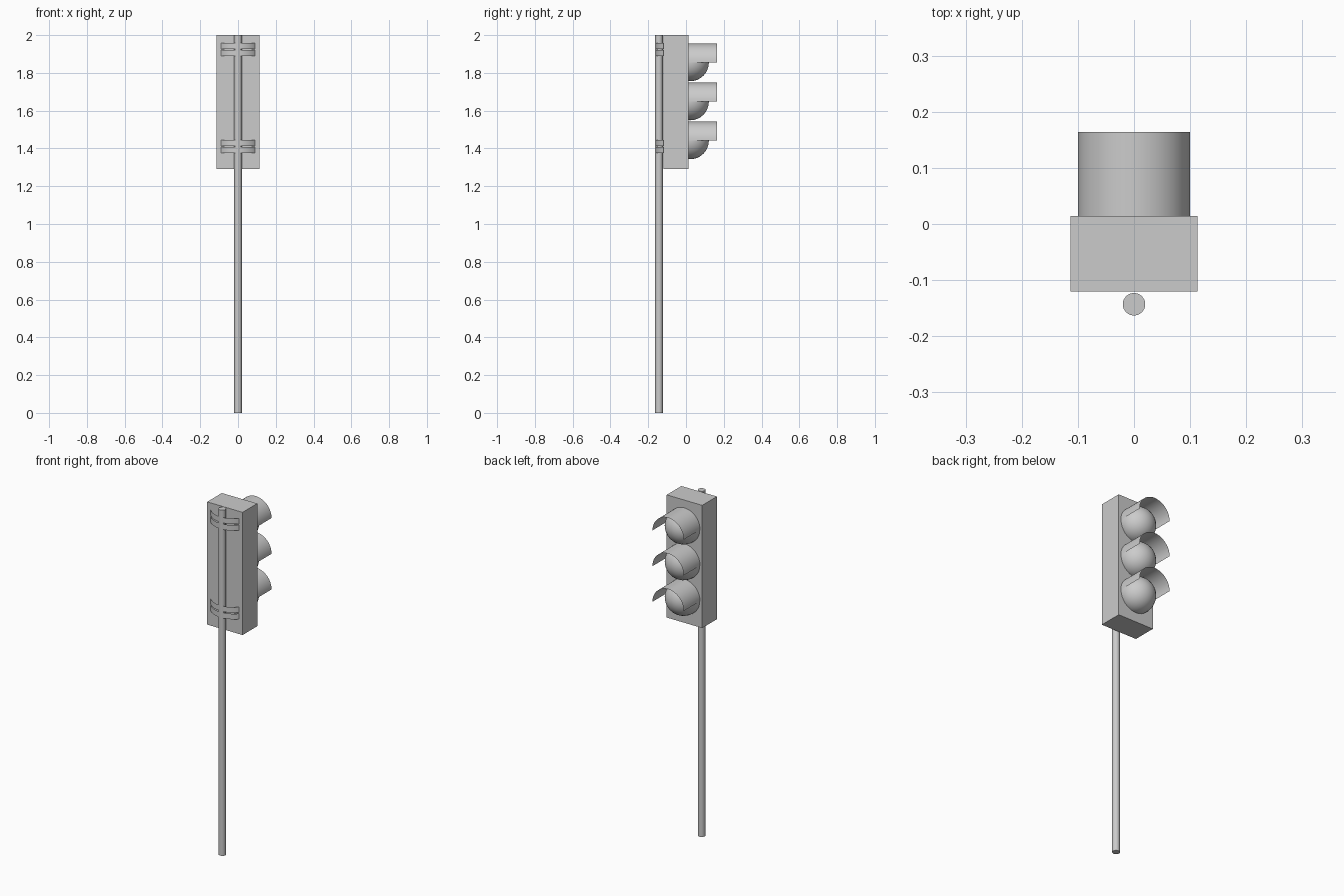
import bpy, math
from math import sin, cos, pi

if "Cube" in bpy.data.objects:
    bpy.data.objects.remove(bpy.data.objects["Cube"])


def finish(obj, name):
    obj.name = name
    bpy.ops.object.select_all(action='DESELECT')
    obj.select_set(True)
    bpy.context.view_layer.objects.active = obj
    bpy.ops.object.shade_smooth_by_angle(angle=math.radians(35))
    return obj


def ribbon(name, path_a, path_b):
    """Thin sheet between two matching point paths."""
    n = len(path_a)
    faces = [(i, i + 1, n + i + 1, n + i) for i in range(n - 1)]
    mesh = bpy.data.meshes.new(name)
    mesh.from_pydata(path_a + path_b, [], faces)
    obj = bpy.data.objects.new(name, mesh)
    bpy.context.collection.objects.link(obj)
    return finish(obj, name)


# Pole
bpy.ops.mesh.primitive_cylinder_add(vertices=32, radius=0.02, depth=2.0,
                                    location=(0, -0.143, 1.0))
finish(bpy.context.object, "pole")

# Signal housing
bpy.ops.mesh.primitive_cube_add(size=1, location=(0, -0.053, 1.645))
housing = bpy.context.object
housing.scale = (0.227, 0.134, 0.71)
bpy.ops.object.transform_apply(location=False, rotation=False, scale=True)
housing.name = "housing"

# Domed lenses, each with a half-round visor above
R = 0.1
for label, z in (("bottom", 1.442), ("middle", 1.648), ("top", 1.855)):
    bpy.ops.mesh.primitive_uv_sphere_add(segments=32, ring_count=16, radius=R - 0.001,
                                         location=(0, 0.022, z),
                                         rotation=(pi / 2, 0, 0))
    finish(bpy.context.object, label + "_lens")

    angles = [pi * i / 24 for i in range(25)]
    back = [(R * cos(a), 0.014, z + R * sin(a)) for a in angles]
    front = [(x, 0.164, h) for x, _, h in back]
    ribbon(label + "_visor", front, back)

# Curved clamp bands holding the housing to the pole, in pairs
half, sag = 0.091, 0.04
radius = (half ** 2 + sag ** 2) / (2 * sag)
sweep = math.asin(half / radius)
for label, z in (("lower", 1.376), ("upper", 1.889)):
    for k, dz in enumerate((0.0, 0.038)):
        low = []
        for i in range(17):
            a = -sweep + 2 * sweep * i / 16
            low.append((radius * sin(a), -0.16 + radius * (1 - cos(a)), z + dz))
        high = [(x, y, h + 0.032) for x, y, h in low]
        ribbon(f"{label}_clamp_band_{k + 1}", low, high)
